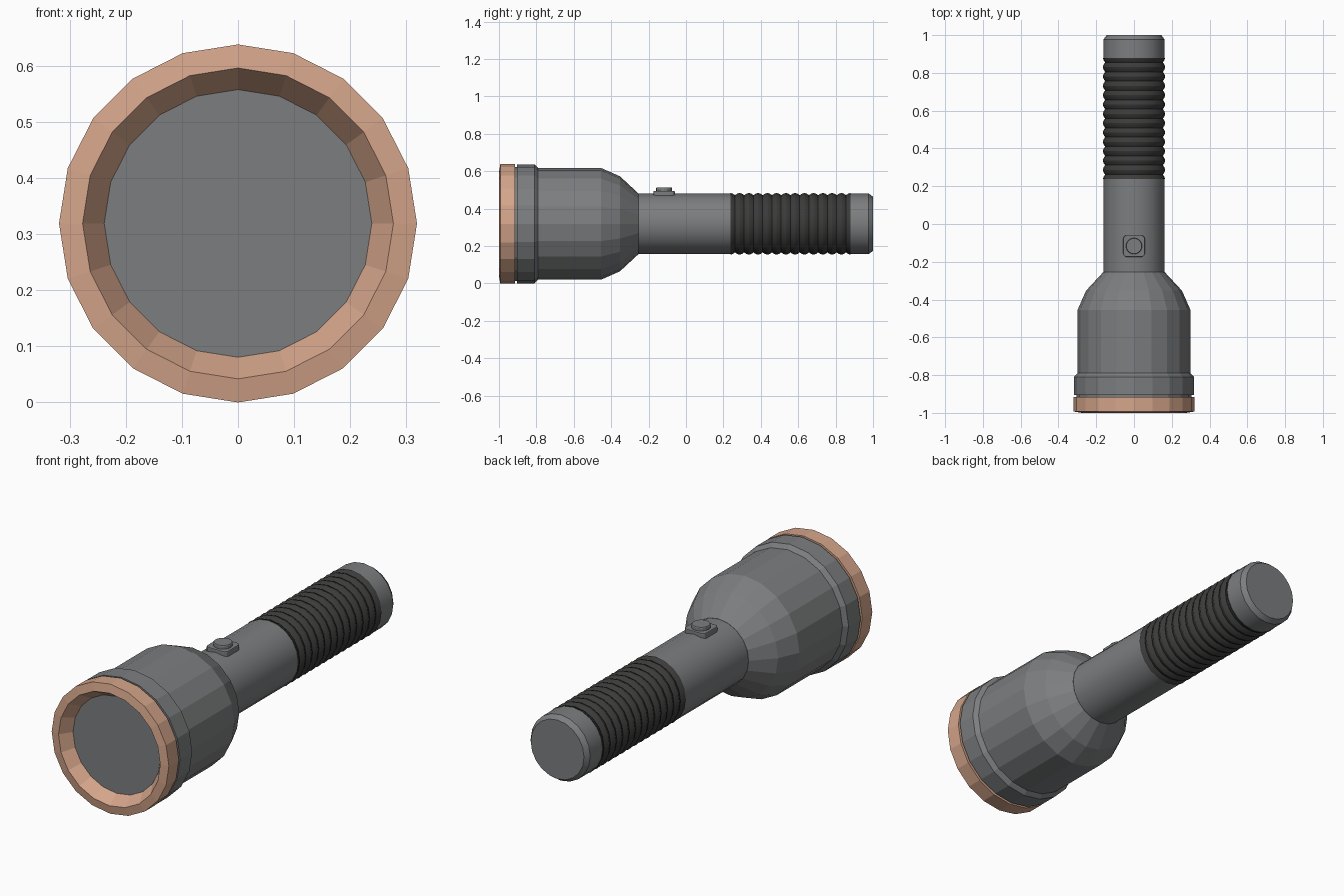
import bpy, bmesh, math

if "Cube" in bpy.data.objects:
    bpy.data.objects.remove(bpy.data.objects["Cube"])

ZC = 0.319  # height of the long axis


def material(name, rgb):
    m = bpy.data.materials.new(name)
    m.diffuse_color = (*rgb, 1)
    m.use_nodes = True
    m.node_tree.nodes["Principled BSDF"].inputs["Base Color"].default_value = m.diffuse_color
    return m


GREY = material("body grey", (0.2, 0.207, 0.212))
DARK = material("grip dark grey", (0.045, 0.044, 0.043))
COPPER = material("copper", (0.66, 0.375, 0.255))


def finish(bm, name, mat, smooth=None):
    bmesh.ops.recalc_face_normals(bm, faces=bm.faces[:])
    me = bpy.data.meshes.new(name)
    bm.to_mesh(me)
    bm.free()
    me.materials.append(mat)
    ob = bpy.data.objects.new(name, me)
    bpy.context.collection.objects.link(ob)
    if smooth:
        bpy.ops.object.select_all(action='DESELECT')
        ob.select_set(True)
        bpy.context.view_layer.objects.active = ob
        bpy.ops.object.shade_smooth_by_angle(angle=math.radians(smooth))
    return ob


def lathe(name, profile, mat, n=20, smooth=None, closed=False):
    """Spin (y, radius) points about the long axis; cap the ends or close the loop."""
    bm = bmesh.new()
    rings = [[bm.verts.new((r * math.sin(2 * math.pi * i / n), y,
                            ZC + r * math.cos(2 * math.pi * i / n)))
              for i in range(n)] for y, r in profile]
    pairs = list(zip(rings, rings[1:]))
    if closed:
        pairs.append((rings[-1], rings[0]))
    else:
        bm.faces.new(rings[0])
        bm.faces.new(rings[-1])
    for a, b in pairs:
        for i in range(n):
            j = (i + 1) % n
            bm.faces.new((a[i], a[j], b[j], b[i]))
    return finish(bm, name, mat, smooth)


# Head: copper bezel, recessed lens, collar and flared housing
lathe("bezel_ring", [(-0.915, 0.319), (-0.993, 0.319), (-1.0, 0.277),
                     (-0.94, 0.238), (-0.915, 0.238)], COPPER, closed=True)
lathe("lens", [(-0.942, 0.2385), (-0.92, 0.2385)], GREY)
lathe("bezel_neck", [(-0.92, 0.305), (-0.9, 0.305)], GREY)
lathe("head_collar", [(-0.904, 0.318), (-0.81, 0.318), (-0.79, 0.299)], GREY)
lathe("head_housing", [(-0.8, 0.299), (-0.455, 0.299), (-0.353, 0.254),
                       (-0.255, 0.163)], GREY)

# Handle tube and tail cap
lathe("handle_tube", [(-0.26, 0.162), (0.237, 0.162)], GREY, smooth=30)
lathe("tail_cap", [(0.88, 0.162), (0.976, 0.162), (1.0, 0.145)], GREY, smooth=30)

# Ribbed grip
ribs, y0, y1 = 13, 0.237, 0.88
steps = ribs * 4
grip = [(y0 + (y1 - y0) * k / steps,
         0.153 + 0.012 * abs(math.sin(math.pi * (k / 4 + 0.5)))) for k in range(steps + 1)]
lathe("ribbed_grip", grip, DARK, smooth=30)

# Switch: rounded square base and round push button
YB = -0.117


def prism(name, outline, z0, z1, top_scale, chamfer):
    bm = bmesh.new()
    levels = [(z0, 1), (z1 - chamfer, 1), (z1, top_scale)]
    rings = [[bm.verts.new((x * s, YB + y * s, z)) for x, y in outline] for z, s in levels]
    n = len(outline)
    for a, b in zip(rings, rings[1:]):
        for i in range(n):
            bm.faces.new((a[i], a[(i + 1) % n], b[(i + 1) % n], b[i]))
    bm.faces.new(rings[0])
    bm.faces.new(rings[-1])
    finish(bm, name, GREY)


h, c = 0.057, 0.018
square = []
for q in range(4):
    for k in range(4):
        a = math.pi / 2 * (q + k / 3)
        cx = (h - c) * (1 if q in (0, 3) else -1)
        cy = (h - c) * (1 if q in (0, 1) else -1)
        square.append((cx + c * math.cos(a), cy + c * math.sin(a)))
circle = [(0.043 * math.cos(math.tau * i / 16), 0.043 * math.sin(math.tau * i / 16))
          for i in range(16)]
prism("switch_base", square, 0.45, 0.495, 0.98, 0.003)
prism("switch_button", circle, 0.49, 0.512, 0.95, 0.004)
